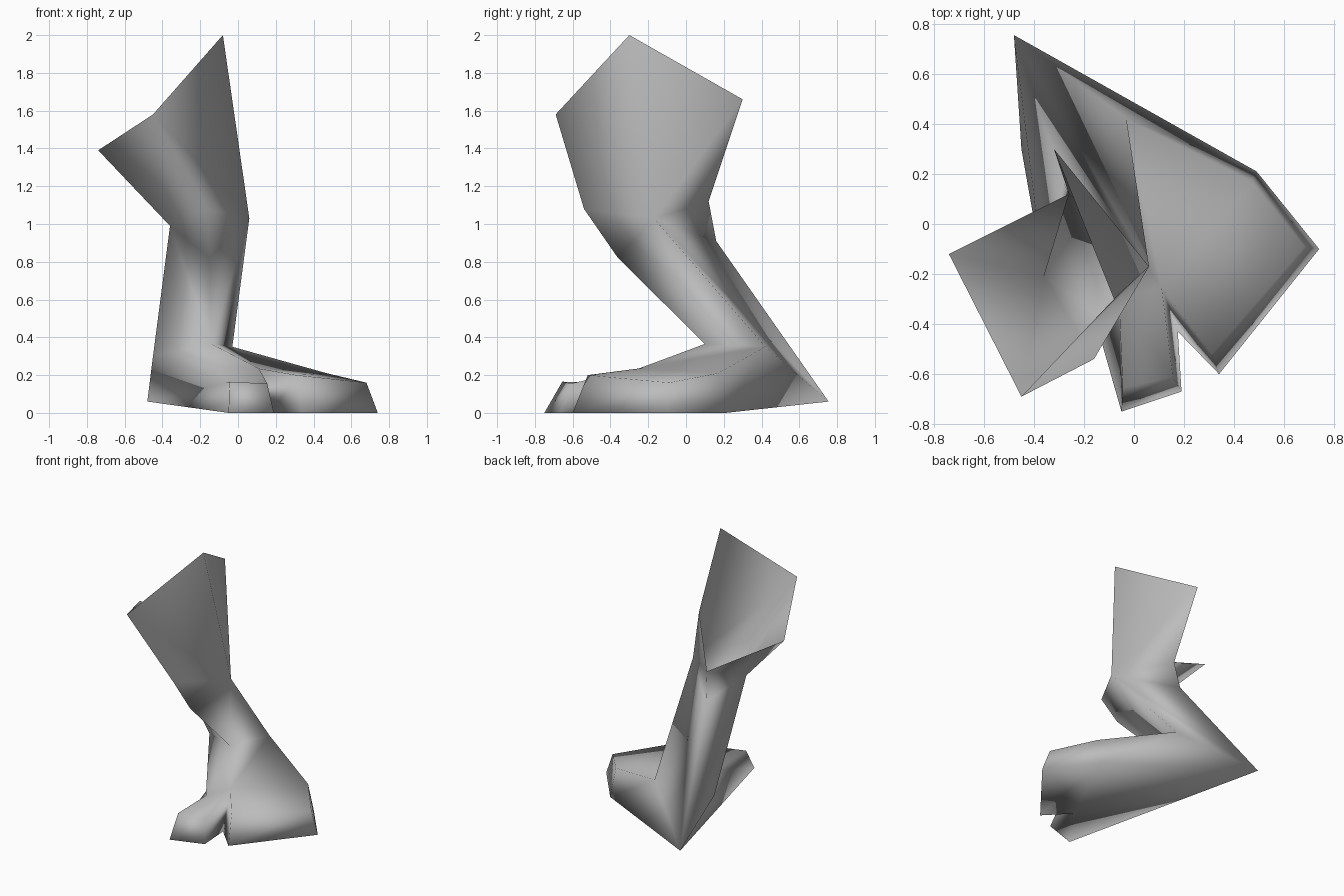
import bpy
import bmesh

default_cube = bpy.data.objects.get("Cube")
if default_cube:
    bpy.data.objects.remove(default_cube, do_unlink=True)

# Material
grey = bpy.data.materials.new("plain grey")
grey.use_nodes = True
grey.diffuse_color = (0.5, 0.5, 0.5, 1)
grey.node_tree.nodes["Principled BSDF"].inputs["Base Color"].default_value = grey.diffuse_color

bm = bmesh.new()


def corner(x, y, z):
    return bm.verts.new((x, y, z))


def skin(*panels):
    """Add one face for each tuple of corners."""
    for panel in panels:
        bm.faces.new(panel)


# Open top of the thigh, notched at the back
thigh_peak = corner(-.08, -.30, 2)
thigh_front = corner(-.45, -.69, 1.58)
thigh_outer = corner(-.74, -.12, 1.39)
thigh_notch = corner(-.26, .12, 1.12)
thigh_back = corner(-.32, .30, 1.66)

# Knee
knee_inner = corner(.06, -.17, 1.03)
knee_cap = corner(-.16, -.54, 1.08)
knee_under = corner(-.15, -.36, .82)
knee_outer = corner(-.36, -.21, .99)
calf = corner(-.28, .16, .91)

# Ankle and heel
ankle_inner = corner(-.03, .42, .35)
ankle_front = corner(-.14, .10, .365)
ankle_outer = corner(-.45, .30, .30)
heel = corner(-.48, .755, .06)

# Upper edge of the foot
ball = corner(.47, .17, .21)
big_side = corner(.68, -.09, .16)
big_tip = corner(.31, -.52, .20)
cleft = corner(.11, -.25, .235)
small_inner = corner(.155, -.61, .155)
small_outer = corner(-.045, -.655, .165)
small_root = corner(-.06, -.30, .16)

# Outline of the sole
ball_base = corner(.49, .21, 0)
big_side_base = corner(.74, -.10, 0)
big_tip_base = corner(.34, -.60, 0)
cleft_base = corner(.175, -.43, 0)
small_inner_base = corner(.19, -.67, 0)
small_outer_base = corner(-.05, -.75, 0)

# Thigh skin
skin((thigh_peak, knee_inner, thigh_front),
     (thigh_front, knee_inner, knee_cap),
     (thigh_front, knee_cap, knee_outer),
     (thigh_front, knee_outer, thigh_outer),
     (thigh_outer, knee_outer, thigh_notch),
     (thigh_notch, knee_inner, thigh_back),
     (thigh_back, knee_inner, thigh_peak))

# Knee skin
skin((knee_inner, knee_under, knee_cap),
     (knee_cap, knee_under, knee_outer),
     (knee_outer, calf, thigh_notch),
     (thigh_notch, calf, knee_inner))

# Lower leg skin, with a groove beside the heel cord
skin((knee_inner, ankle_inner, ankle_front),
     (knee_inner, ankle_front, knee_under),
     (knee_under, ankle_front, knee_outer),
     (knee_outer, ankle_front, ankle_outer),
     (knee_outer, ankle_outer, heel),
     (knee_outer, heel, calf),
     (calf, heel, knee_inner),
     (knee_inner, heel, ankle_inner))

# Top of the foot
skin((ankle_inner, ball, cleft),
     (ankle_inner, cleft, ankle_front),
     (ball, big_side, big_tip, cleft),
     (ankle_front, cleft, small_root),
     (small_root, cleft, small_inner),
     (small_root, small_inner, small_outer),
     (ankle_front, small_root, ankle_outer))

# Sides of the foot: both heel flanks, then around the toes
skin((ankle_inner, heel, ball_base),
     (ankle_inner, ball_base, ball),
     (ankle_outer, small_root, heel),
     (small_root, small_outer_base, heel),
     (small_root, small_outer, small_outer_base))
upper = [ball, big_side, big_tip, cleft, small_inner, small_outer]
lower = [ball_base, big_side_base, big_tip_base, cleft_base,
         small_inner_base, small_outer_base]
skin(*zip(upper, lower, lower[1:], upper[1:]))

# Underside
skin((ball_base, big_side_base, big_tip_base),
     (ball_base, big_tip_base, cleft_base),
     (heel, ball_base, cleft_base),
     (heel, cleft_base, small_outer_base),
     (cleft_base, small_inner_base, small_outer_base))

bmesh.ops.recalc_face_normals(bm, faces=bm.faces)
for face in bm.faces:
    face.smooth = True

mesh = bpy.data.meshes.new("leg")
bm.to_mesh(mesh)
bm.free()
mesh.materials.append(grey)
leg = bpy.data.objects.new("leg", mesh)
bpy.context.collection.objects.link(leg)
